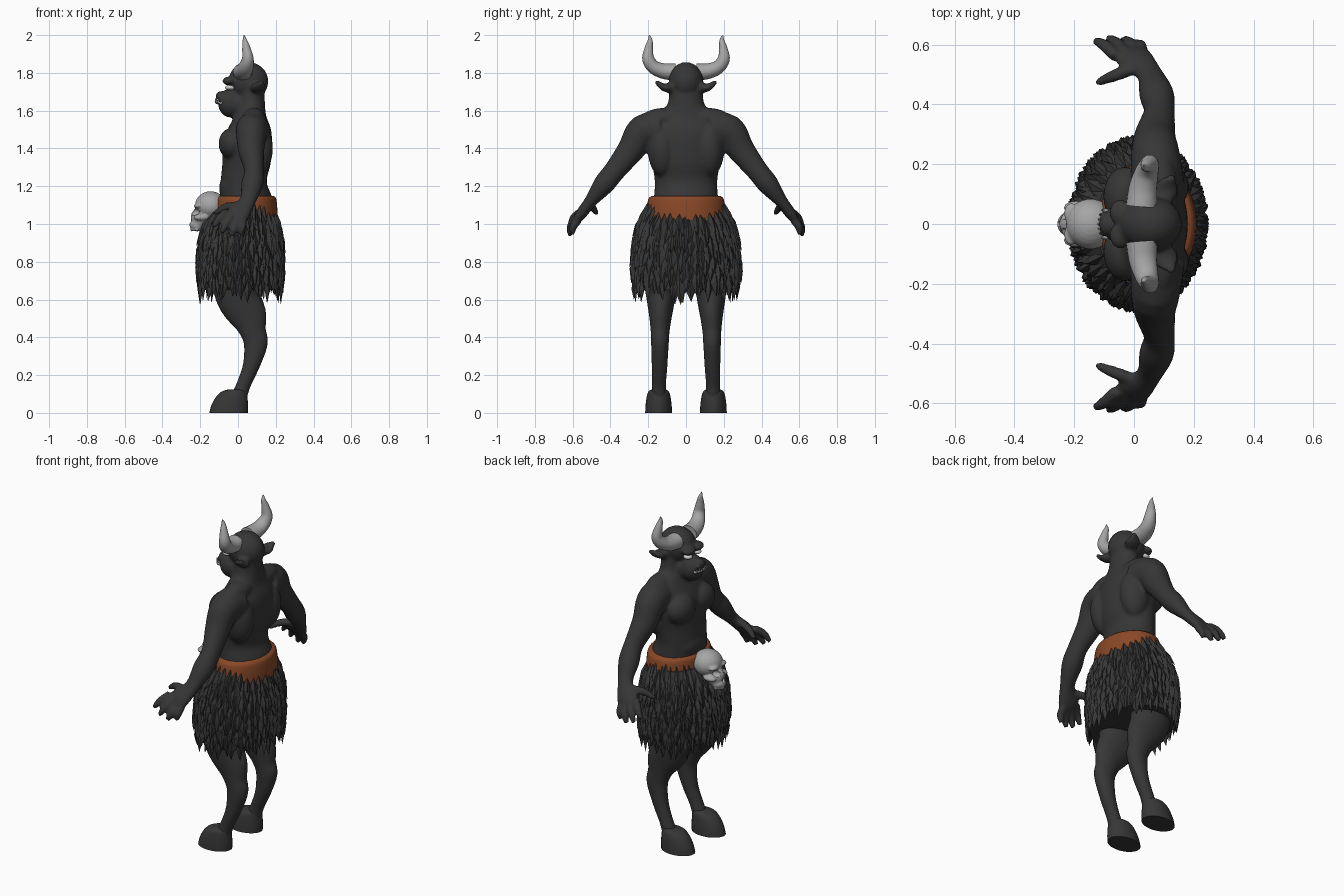
import bpy, bmesh, math, random
from mathutils import Vector, Matrix

random.seed(4)
cube = bpy.data.objects.get("Cube")
if cube:
    bpy.data.objects.remove(cube)


def material(name, rgb):
    m = bpy.data.materials.new(name)
    m.use_nodes = True
    m.diffuse_color = (*rgb, 1)
    m.node_tree.nodes["Principled BSDF"].inputs["Base Color"].default_value = (*rgb, 1)
    return m


HIDE = material("charcoal hide", (0.037, 0.037, 0.037))
BONE = material("grey bone", (0.38, 0.38, 0.38))
LEATHER = material("brown leather", (0.25, 0.065, 0.02))
EYE = material("pale eye", (0.6, 0.6, 0.6))


def ball(bm, centre, radii):
    mat = Matrix.Translation(centre) @ Matrix.Diagonal((*radii, 1))
    bmesh.ops.create_uvsphere(bm, u_segments=24, v_segments=14, radius=1, matrix=mat)


def spline(keys, steps):
    """Smooth curve through keys of position and two radii."""
    k = [Vector(p) for p in keys]
    k = [2 * k[0] - k[1]] + k + [2 * k[-1] - k[-2]]
    out = []
    for i in range(1, len(k) - 2):
        a, b, c, d = k[i - 1:i + 3]
        for j in range(steps):
            t = j / steps
            out.append(b + (c - a) * t / 2 + (a * 2 - b * 5 + c * 4 - d) * t * t / 2
                       + (b * 3 - a - c * 3 + d) * t ** 3 / 2)
    return out + [k[-2]]


def tube(bm, keys, side=1, steps=4, sides=20, level=False):
    """Capped elliptical tube; level keeps every ring horizontal."""
    pts = spline([(p[0], p[1] * side, *p[2:]) for p in keys], steps)
    pos = [Vector(p[:3]) for p in pts]
    rings = []
    for i, p in enumerate(pts):
        t = pos[min(i + 1, len(pos) - 1)] - pos[max(i - 1, 0)]
        t = Vector((0, 0, 1)) if level else t.normalized()
        u = Vector((1, 0, 0))
        u = (u - t * u.dot(t)).normalized()
        v = t.cross(u)
        ring = []
        for j in range(sides):
            a = math.tau * j / sides
            ring.append(bm.verts.new(pos[i] + u * p[3] * math.cos(a) + v * p[4] * math.sin(a)))
        rings.append(ring)
    for lo, hi in zip(rings, rings[1:]):
        for j in range(sides):
            n = (j + 1) % sides
            bm.faces.new((lo[j], lo[n], hi[n], hi[j]))
    bm.faces.new(rings[0])
    bm.faces.new(rings[-1])


def finish(name, bm, mat, angle=50):
    bmesh.ops.recalc_face_normals(bm, faces=bm.faces)
    mesh = bpy.data.meshes.new(name)
    bm.to_mesh(mesh)
    bm.free()
    mesh.materials.append(mat)
    ob = bpy.data.objects.new(name, mesh)
    bpy.context.collection.objects.link(ob)
    if angle:
        bpy.ops.object.select_all(action="DESELECT")
        ob.select_set(True)
        bpy.context.view_layer.objects.active = ob
        bpy.ops.object.shade_smooth_by_angle(angle=math.radians(angle))
    return ob


def fuse(ob, voxel, rounds):
    """Blend overlapping volumes into one organic skin."""
    r = ob.modifiers.new("fuse", "REMESH")
    r.mode, r.voxel_size, r.use_smooth_shade = "VOXEL", voxel, True
    s = ob.modifiers.new("soften", "SMOOTH")
    s.factor, s.iterations = 0.5, rounds


# Body: torso, head, arms and legs in one skin
bm = bmesh.new()
tube(bm, [(.04, 0, .95, .13, .16), (.045, 0, 1.12, .14, .17), (.03, 0, 1.22, .122, .165),
          (.045, 0, 1.32, .128, .18), (.05, 0, 1.42, .13, .2), (.06, 0, 1.5, .115, .2),
          (.065, 0, 1.57, .085, .16), (.07, 0, 1.63, .073, .1), (.07, 0, 1.72, .07, .086)],
     sides=32, level=True)
ball(bm, (-.025, 0, 1.19), (.075, .13, .09))     # belly
ball(bm, (.055, 0, 1.755), (.106, .092, .102))   # cranium
ball(bm, (-.04, 0, 1.64), (.066, .068, .076))    # muzzle
ball(bm, (.005, 0, 1.635), (.09, .07, .068))     # jaw
ball(bm, (-.09, 0, 1.68), (.028, .035, .024))    # nose
for s in (1, -1):
    ball(bm, (-.03, .092 * s, 1.425), (.073, .1, .085))   # chest
    ball(bm, (.095, .125 * s, 1.4), (.09, .078, .15))     # back
    ball(bm, (.085, .11 * s, 1.56), (.062, .125, .055))   # trapezius
    ball(bm, (-.045, .038 * s, 1.757), (.038, .045, .024))  # brow
    ball(bm, (-.1, .028 * s, 1.668), (.016, .016, .014))  # nostril
    # ear
    tube(bm, [(.095, .075, 1.72, .03, .03), (.108, .12, 1.725, .042, .02),
              (.13, .16, 1.755, .01, .01)], s)
    # arm and palm
    tube(bm, [(.08, .13, 1.5, .09, .09), (.072, .225, 1.49, .083, .09),
              (.07, .29, 1.395, .07, .073), (.085, .375, 1.285, .052, .058),
              (.075, .435, 1.21, .058, .056), (.05, .505, 1.12, .043, .034),
              (.005, .55, 1.06, .062, .03), (-.02, .572, 1.03, .055, .022)], s)
    # fingers and thumb as start, middle and tip
    for a, b, c in [((-.06, .56, 1.065), (-.098, .597, 1.03), (-.13, .613, .985)),
                    ((-.032, .572, 1.045), (-.062, .607, 1.0), (-.088, .62, .955)),
                    ((0, .575, 1.025), (-.018, .607, .98), (-.037, .617, .938)),
                    ((.026, .57, 1.02), (.022, .597, .985), (.012, .602, .945)),
                    ((.005, .522, 1.1), (-.065, .497, 1.09), (-.125, .472, 1.055))]:
        tube(bm, [(*a, .021, .021), (*b, .021, .021), (*c, .013, .013)], s, sides=12)
    # leg
    tube(bm, [(.02, .12, .95, .15, .1), (0, .135, .75, .145, .09), (.002, .133, .62, .122, .078),
              (.055, .135, .51, .1, .06), (.08, .137, .43, .07, .05), (.094, .138, .365, .064, .047),
              (.07, .14, .25, .045, .042), (.03, .143, .15, .038, .038), (0, .143, .07, .045, .04)], s)
body = finish("body", bm, HIDE)
fuse(body, .009, 4)

# Hooves
bm = bmesh.new()
for s in (1, -1):
    tube(bm, [(-.05, .145, 0, .102, .071), (-.044, .145, .04, .097, .069),
              (-.033, .145, .085, .083, .063), (-.02, .145, .113, .066, .054),
              (-.008, .145, .125, .04, .036)], s, sides=28, level=True)
finish("hooves", bm, HIDE)

# Horns sweep out, then up
bm = bmesh.new()
for s in (1, -1):
    tube(bm, [(.025, .06, 1.805, .052, .046), (.03, .12, 1.81, .047, .041),
              (.042, .172, 1.832, .04, .036), (.052, .2, 1.875, .031, .032),
              (.044, .197, 1.93, .022, .022), (.036, .19, 1.972, .012, .013),
              (.032, .195, 2.0, .002, .002)], s, steps=6)
finish("horns", bm, BONE)

# Eyes
bm = bmesh.new()
for s in (1, -1):
    ball(bm, (-.042, .042 * s, 1.722), (.026, .024, .014))
finish("eyes", bm, EYE)

# Teeth along the lower lip, longest at the corners
bm = bmesh.new()
for i in range(-3, 4):
    y, reach = i * .014, abs(i) * .006
    x = -.1 + y * y * 8
    tube(bm, [(x, y, 1.64, .008, .008), (x - .016, y * 1.1, 1.644, .006, .006),
              (x - .022, y * 1.15, 1.66 + reach, .001, .001)], sides=8)
finish("teeth", bm, BONE)

# Belt
bm = bmesh.new()
tube(bm, [(.045, 0, 1.02, .165, .212), (.045, 0, 1.07, .164, .209), (.045, 0, 1.13, .158, .2),
          (.045, 0, 1.148, .146, .185)], sides=40, level=True)
finish("belt", bm, LEATHER)

# Skirt outline: height, centre, half depth, half width
OUTLINE = [(1.16, .045, .155, .195), (1.08, .035, .172, .222), (1.0, .02, .2, .255),
           (.9, .015, .222, .28), (.75, .012, .228, .288), (.65, .014, .218, .275), (.54, .015, .2, .25)]


def skirt_point(z, a, out=0.0):
    z = max(min(z, 1.16), .54)
    for (z1, *hi), (z0, *lo) in zip(OUTLINE, OUTLINE[1:]):
        if z >= z0:
            f = (z - z0) / (z1 - z0)
            c, rx, ry = (l + (h - l) * f for h, l in zip(hi, lo))
            return Vector((c + (rx + out) * math.cos(a), (ry + out) * math.sin(a), z))


bm = bmesh.new()
tube(bm, [(c, 0, z, rx - .012, ry - .012) for z, c, rx, ry in reversed(OUTLINE[1:6])],
     sides=40, level=True)
finish("skirt_core", bm, HIDE)

# Overlapping pointed tufts in rows
bm = bmesh.new()
ROWS, COUNT = 10, 34
for row in range(ROWS):
    down = row / (ROWS - 1)
    for i in range(COUNT):
        a = math.tau * (i + .5 * (row % 2) + random.uniform(-.25, .25)) / COUNT
        top = 1.08 - .34 * down + .05 * math.sin(a) ** 2 * (1 - down) + random.uniform(-.015, .015)
        size = random.uniform(.12, .17)
        half = random.uniform(.07, .1)
        bend = random.uniform(-.05, .05)
        lift = random.uniform(.006, .014)
        root = bm.verts.new(skirt_point(top, a, -.012))
        left, ridge, right = (bm.verts.new(skirt_point(top - size * .55, a + d, o))
                              for d, o in ((-half, -.006), (0, lift), (half, -.006)))
        tip = bm.verts.new(skirt_point(top - size, a + bend, lift))
        for tri in ((root, left, ridge), (root, ridge, right), (left, tip, ridge),
                    (ridge, tip, right), (root, right, left), (left, right, tip)):
            bm.faces.new(tri)
finish("skirt_tufts", bm, HIDE, 0)

# Trophy skull on the belt, with carved sockets
bm = bmesh.new()
ball(bm, (-.145, 0, 1.097), (.083, .085, .076))
ball(bm, (-.2, 0, 1.03), (.05, .052, .06))
ball(bm, (-.215, 0, .995), (.042, .042, .034))
ball(bm, (-.232, 0, 1.04), (.017, .013, .03))
for s in (1, -1):
    ball(bm, (-.195, .055 * s, 1.035), (.04, .022, .018))
    ball(bm, (-.21, .035 * s, 1.096), (.024, .036, .014))
for i in range(-3, 4):
    ball(bm, (-.245 + i * i * .003, i * .011, .972), (.008, .006, .012))
skull = finish("skull", bm, BONE)
fuse(skull, .005, 2)
bm = bmesh.new()
for s in (1, -1):
    ball(bm, (-.235, .035 * s, 1.063), (.035, .021, .019))
ball(bm, (-.26, 0, 1.018), (.025, .011, .016))
cutter = finish("socket_cutter", bm, BONE)
cut = skull.modifiers.new("sockets", "BOOLEAN")
cut.operation, cut.object = "DIFFERENCE", cutter
cutter.hide_render = True

# Bake the fused parts and drop the cutter
bpy.context.view_layer.update()
graph = bpy.context.evaluated_depsgraph_get()
for ob in (body, skull):
    baked = bpy.data.meshes.new_from_object(ob.evaluated_get(graph))
    ob.modifiers.clear()
    ob.data = baked
bpy.data.objects.remove(cutter)
